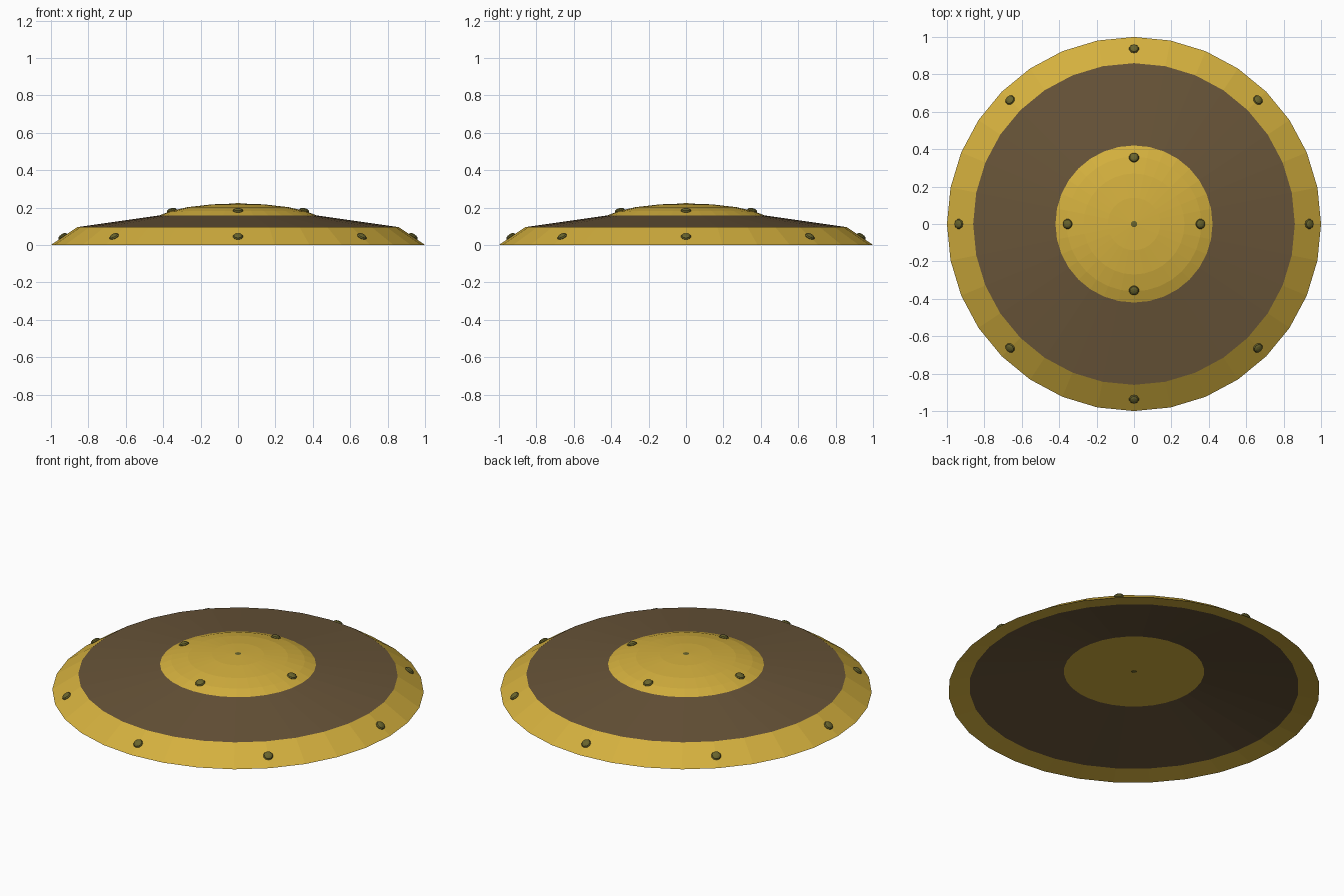
import bpy, bmesh, math
from mathutils import Vector

if "Cube" in bpy.data.objects:
    bpy.data.objects.remove(bpy.data.objects["Cube"])

SIDES = 32


def material(name, rgb):
    m = bpy.data.materials.new(name)
    m.diffuse_color = (*rgb, 1)
    m.use_nodes = True
    m.node_tree.nodes["Principled BSDF"].inputs["Base Color"].default_value = m.diffuse_color
    return m


gold = material("gold", (0.658, 0.434, 0.048))
wood = material("dark_wood", (0.138, 0.089, 0.040))
olive = material("olive_metal", (0.141, 0.127, 0.026))


def finish(bm, name, mat):
    me = bpy.data.meshes.new(name)
    bm.to_mesh(me)
    bm.free()
    me.materials.append(mat)
    ob = bpy.data.objects.new(name, me)
    bpy.context.collection.objects.link(ob)
    return ob


def lathe(name, mat, *profiles):
    """Spin (radius, height) profiles; each runs so that its faces point outward."""
    bm = bmesh.new()
    for prof in profiles:
        rings = []
        for r, z in prof:
            if r == 0:
                rings.append([bm.verts.new((0, 0, z))] * SIDES)
            else:
                rings.append([bm.verts.new((r * math.cos(a), r * math.sin(a), z))
                              for a in (math.tau * i / SIDES for i in range(SIDES))])
        for a, b in zip(rings, rings[1:]):
            for i in range(SIDES):
                j = (i + 1) % SIDES
                quad = [a[i], a[j], b[j], b[i]]
                bm.faces.new(list(dict.fromkeys(quad)))
    return finish(bm, name, mat)


def rivet(name, pos, normal, radius=0.027, depth=0.014):
    """Flattened low-poly ball seated on the surface."""
    bm = bmesh.new()
    bmesh.ops.create_uvsphere(bm, u_segments=10, v_segments=6, radius=1)
    ob = finish(bm, name, olive)
    ob.scale = (radius, radius, depth)
    ob.location = pos
    ob.rotation_mode = 'QUATERNION'
    ob.rotation_quaternion = Vector(normal).to_track_quat('Z', 'Y')
    return ob


def rivet_ring(name, count, r, z, slope):
    for i in range(count):
        a = math.tau * i / count
        c, s = math.cos(a), math.sin(a)
        rivet(f"{name}_{i + 1}", (r * c, r * s, z), (slope * c, slope * s, 1))


# Bevelled metal rim, front and back
lathe("rim", gold, [(0.887, 0.022), (1.0, 0.0), (0.86, 0.095)])

# Sloping wooden board, front and back
lathe("board", wood,
      [(0.86, 0.095), (0.42, 0.158)],
      [(0.378, 0.115), (0.887, 0.022)])

# Domed central boss with flat back plate
boss = lathe("boss", gold,
             [(0.42, 0.158), (0.36, 0.181), (0.27, 0.202), (0.14, 0.217), (0, 0.222)],
             [(0, 0.115), (0.378, 0.115)])

# Rivets on rim and boss, plus the small centre pin seen on both sides
rivet_ring("rim_rivet", 8, 0.937, 0.045, 0.68)
rivet_ring("boss_rivet", 4, 0.355, 0.183, 0.3)
rivet("centre_pin_front", (0, 0, 0.221), (0, 0, 1), 0.018, 0.003)
rivet("centre_pin_back", (0, 0, 0.115), (0, 0, 1), 0.013, 0.003)
